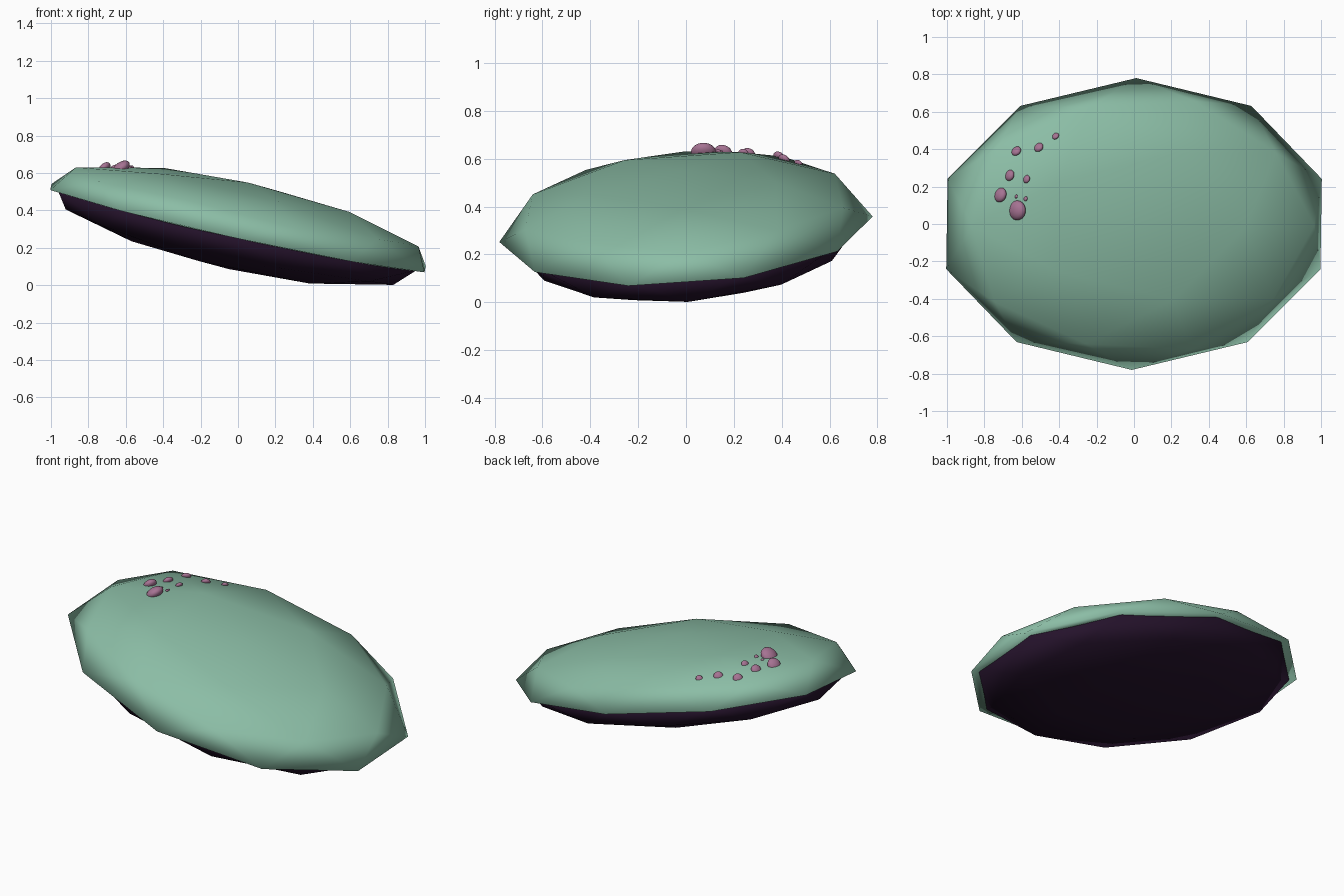
import bpy, bmesh
from math import radians
from mathutils import Matrix, Vector
from mathutils.bvhtree import BVHTree

if "Cube" in bpy.data.objects:
    bpy.data.objects.remove(bpy.data.objects["Cube"])

# shared tilt of the whole shell
TILT = (Matrix.Translation((0, 0, 0.305))
        @ Matrix.Rotation(radians(12.4), 4, 'Y')
        @ Matrix.Rotation(radians(4.0), 4, 'X'))


def material(name, color):
    m = bpy.data.materials.new(name)
    m.diffuse_color = (*color, 1)
    m.use_nodes = True
    m.node_tree.nodes["Principled BSDF"].inputs["Base Color"].default_value = m.diffuse_color
    return m


def add_object(name, bm, mat):
    for f in bm.faces:
        f.smooth = True
    me = bpy.data.meshes.new(name)
    bm.to_mesh(me)
    me.materials.append(mat)
    ob = bpy.data.objects.new(name, me)
    bpy.context.collection.objects.link(ob)
    return ob


def half_shell(rx, ry, up, down):
    """Icosphere with different heights above and below the rim."""
    bm = bmesh.new()
    bmesh.ops.create_icosphere(bm, subdivisions=2, radius=1)
    for v in bm.verts:
        x, y, z = v.co
        v.co = TILT @ Vector((x * rx, y * ry, z * (up if z > 0 else down)))
    return bm


green = material("shell_green", (0.26, 0.51, 0.38))
dark = material("underside_dark", (0.018, 0.006, 0.024))
pink = material("bead_pink", (0.38, 0.17, 0.29))

# domed top shell with nearly flat base
dome = half_shell(1.077, 0.782, 0.25, 0.02)
surface = BVHTree.FromBMesh(dome)
add_object("top_shell", dome, green)

# shallower bowl underneath, set in from the rim
add_object("underside", half_shell(1.03, 0.745, 0.02, 0.225), dark)

# row of flattened beads on the dome: x, y, radius
beads = [(-.42, .47, .02), (-.51, .41, .027), (-.63, .39, .028),
         (-.665, .26, .03), (-.575, .24, .022), (-.715, .155, .04),
         (-.625, .073, .053), (-.63, .147, .01), (-.58, .135, .013)]
for i, (x, y, r) in enumerate(beads):
    hit, normal, _, _ = surface.ray_cast(Vector((x, y, 2)), Vector((0, 0, -1)))
    bm = bmesh.new()
    bmesh.ops.create_uvsphere(bm, u_segments=20, v_segments=12, radius=r)
    bm.transform(Matrix.Translation(hit)
                 @ normal.to_track_quat('Z', 'Y').to_matrix().to_4x4()
                 @ Matrix.Diagonal((1, 1, 0.6, 1)))
    add_object(f"bead_{i + 1}", bm, pink)
